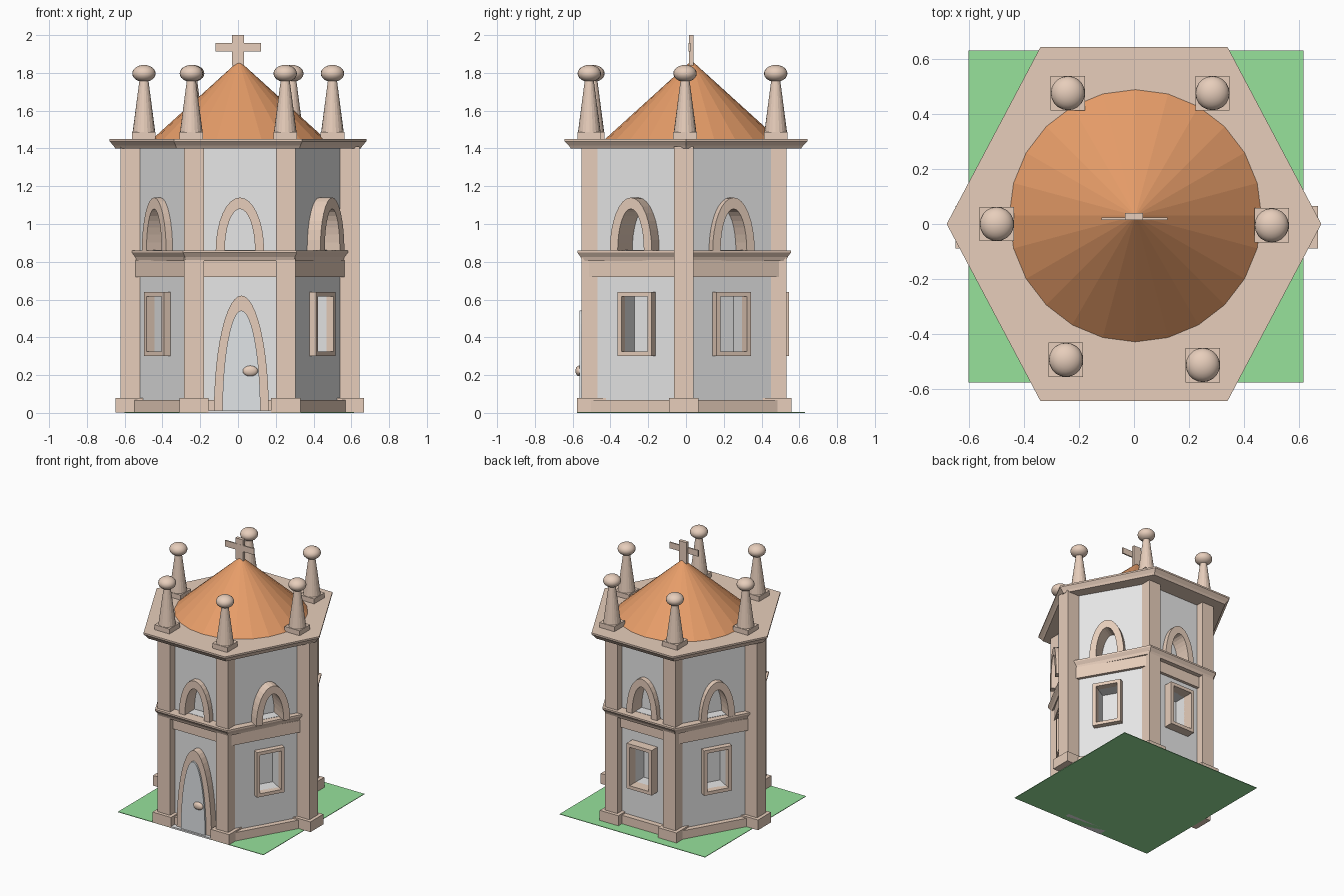
import bpy, bmesh
from math import sin, cos, pi, radians
from mathutils import Matrix, Vector

if "Cube" in bpy.data.objects:
    bpy.data.objects.remove(bpy.data.objects["Cube"])


def material(name, rgb):
    m = bpy.data.materials.new(name)
    m.use_nodes = True
    m.diffuse_color = (*rgb, 1)
    m.node_tree.nodes["Principled BSDF"].inputs["Base Color"].default_value = (*rgb, 1)
    return m


STONE = material("beige stone", (0.82, 0.63, 0.51))
PLASTER = material("white plaster", (0.8, 0.8, 0.8))
DOOR = material("pale door", (0.78, 0.81, 0.83))
TILE = material("orange roof", (0.85, 0.36, 0.15))
GRASS = material("green grass", (0.31, 0.76, 0.33))

CX, CY = 0.01, -0.01        # centre of the tower body
APOTHEM = 0.485             # centre to wall plane


def finish(bm, name, mat, matrix=None):
    if matrix:
        bm.transform(matrix)
    bmesh.ops.recalc_face_normals(bm, faces=bm.faces)
    mesh = bpy.data.meshes.new(name)
    bm.to_mesh(mesh)
    bm.free()
    mesh.materials.append(mat)
    ob = bpy.data.objects.new(name, mesh)
    bpy.context.scene.collection.objects.link(ob)
    return ob


def box(name, mat, x, y, z):
    """Box from (min, max) pairs."""
    bm = bmesh.new()
    bmesh.ops.create_cube(bm, size=1)
    for v in bm.verts:
        v.co = [r[0] if c < 0 else r[1] for c, r in zip(v.co, (x, y, z))]
    return finish(bm, name, mat)


def post(name, x, y, width, z0, z1):
    h = width / 2
    return box(name, STONE, (x - h, x + h), (y - h, y + h), (z0, z1))


def cone(name, mat, x, y, z0, z1, r0, r1, segments):
    bm = bmesh.new()
    bmesh.ops.create_cone(bm, cap_ends=True, segments=segments, radius1=r0, radius2=r1, depth=z1 - z0)
    return finish(bm, name, mat, Matrix.Translation((x, y, (z0 + z1) / 2)))


def ball(name, mat, centre, radii):
    bm = bmesh.new()
    bmesh.ops.create_uvsphere(bm, u_segments=20, v_segments=12, radius=1)
    for f in bm.faces:
        f.smooth = True
    return finish(bm, name, mat, Matrix.LocRotScale(Vector(centre), None, Vector(radii)))


def hex_stack(name, mat, rings, cx=CX, cy=CY):
    """Solid hexagonal moulding through (z, x radius, y radius) rings."""
    bm = bmesh.new()
    loops = []
    for z, rx, ry in rings:
        pts = [(rx, 0), (rx / 2, ry), (-rx / 2, ry), (-rx, 0), (-rx / 2, -ry), (rx / 2, -ry)]
        loops.append([bm.verts.new((cx + x, cy + y, z)) for x, y in pts])
    for a, b in zip(loops, loops[1:]):
        for i in range(6):
            j = (i + 1) % 6
            bm.faces.new((a[i], a[j], b[j], b[i]))
    bm.faces.new(loops[0])
    bm.faces.new(loops[-1])
    return finish(bm, name, mat)


def side(i):
    return Matrix.Translation((CX, CY, 0)) @ Matrix.Rotation(radians(60 * i), 4, 'Z')


def arch(half, height, z0, u0=0.0, n=16):
    return [(u0 + half * cos(pi * k / n), z0 + height * sin(pi * k / n)) for k in range(n + 1)]


def rect(half, z0, z1):
    return [(half, z0), (half, z1), (-half, z1), (-half, z0)]


def plate(name, mat, outline, d0, d1, i):
    """Extrude an outline on wall i, from depth d0 to d1 outward."""
    bm = bmesh.new()
    a, b = [[bm.verts.new((u, -APOTHEM - d, z)) for u, z in outline] for d in (d0, d1)]
    for k in range(len(a)):
        j = (k + 1) % len(a)
        bm.faces.new((a[k], a[j], b[j], b[k]))
    bm.faces.new(a)
    bm.faces.new(b)
    return finish(bm, name, mat, side(i))


def surround(name, outer, inner, d0, d1, i, closed):
    """Frame between two outlines on wall i."""
    bm = bmesh.new()
    o0, o1, i0, i1 = [[bm.verts.new((u, -APOTHEM - d, z)) for u, z in line]
                      for line in (outer, inner) for d in (d0, d1)]
    n = len(outer)
    for k in range(n if closed else n - 1):
        j = (k + 1) % n
        for p, q in ((o0, o1), (o1, i1), (i1, i0), (i0, o0)):
            bm.faces.new((p[k], p[j], q[j], q[k]))
    if not closed:
        for k in (0, n - 1):
            bm.faces.new((o0[k], o1[k], i1[k], i0[k]))
    return finish(bm, name, STONE, side(i))


# Ground and door step
box("ground", GRASS, (-0.6, 0.615), (-0.575, 0.63), (0, 0.004))
box("door_step", PLASTER, (-0.17, 0.18), (-0.577, -0.5), (0, 0.012))

# Body and mouldings
walls = hex_stack("walls", PLASTER, [(0.003, 0.56, 0.485), (1.41, 0.56, 0.485)])
hex_stack("plinth", STONE, [(0.003, 0.605, 0.525), (0.068, 0.605, 0.525)])
hex_stack("wall_band", STONE, [(0.72, 0.585, 0.507), (0.81, 0.585, 0.507)])
hex_stack("middle_ledge", STONE, [(0.805, 0.575, 0.54), (0.825, 0.582, 0.548),
                                  (0.848, 0.6, 0.565), (0.86, 0.6, 0.565)])
hex_stack("top_cornice", STONE, [(1.4, 0.65, 0.61), (1.415, 0.66, 0.62),
                                 (1.438, 0.68, 0.642), (1.45, 0.68, 0.642)], 0, 0)

# Corner pillars with bases
for x, y in ((-0.57, -0.012), (0.59, -0.012), (-0.233, -0.5), (0.253, -0.5), (-0.233, 0.48), (0.253, 0.48)):
    post("pillar", x, y, 0.104, 0.003, 1.41)
    post("pillar_base", x, y, 0.155, 0.003, 0.08)

# Arched niches on every wall, windows on all but the front
cutters = []
for i in range(6):
    out = 0.08 if i == 1 else 0.04
    surround("niche_arch", arch(0.128, 0.28, 0.86), arch(0.08, 0.22, 0.86), -0.08, out, i, False)
    cutters.append(plate("niche_cutter", PLASTER, arch(0.095, 0.24, 0.862), -0.075, 0.1, i))
    if i:
        out = 0.07 if i == 3 else 0.04
        surround("window_frame", rect(0.105, 0.3, 0.64), rect(0.08, 0.325, 0.615), -0.01, out, i, True)
        cutters.append(plate("window_cutter", PLASTER, rect(0.08, 0.325, 0.615), -0.1, 0.1, i))

for cutter in cutters:
    mod = walls.modifiers.new("opening", 'BOOLEAN')
    mod.operation = 'DIFFERENCE'
    mod.solver = 'EXACT'
    mod.object = cutter
bpy.context.view_layer.update()
cut_mesh = bpy.data.meshes.new_from_object(walls.evaluated_get(bpy.context.evaluated_depsgraph_get()))
walls.modifiers.clear()
walls.data = cut_mesh
for cutter in cutters:
    bpy.data.objects.remove(cutter)

# Door
surround("door_arch", arch(0.145, 0.615, 0.006, 0.008, 24), arch(0.1, 0.535, 0.006, 0.008, 24), -0.01, 0.055, 0, False)
plate("door", DOOR, arch(0.101, 0.536, 0.006, 0.008, 24), 0, 0.068, 0)
ball("door_knob", STONE, (0.065, -0.567, 0.222), (0.04, 0.018, 0.028))

# Roof and cross
cone("roof", TILE, 0.005, 0.03, 1.448, 1.865, 0.46, 0, 24)
box("cross_upright", STONE, (-0.032, 0.032), (0.015, 0.04), (1.84, 2.0))
box("cross_arm", STONE, (-0.118, 0.122), (0.014, 0.024), (1.912, 1.958))

# Pinnacles
for x, y in ((-0.24, 0.475), (0.285, 0.475), (-0.498, 0), (0.5, -0.005), (-0.247, -0.493), (0.25, -0.512)):
    post("pinnacle_base", x, y, 0.125, 1.448, 1.487)
    cone("pinnacle", STONE, x, y, 1.485, 1.775, 0.06, 0.022, 20)
    ball("pinnacle_ball", STONE, (x, y, 1.797), (0.062, 0.062, 0.045))
